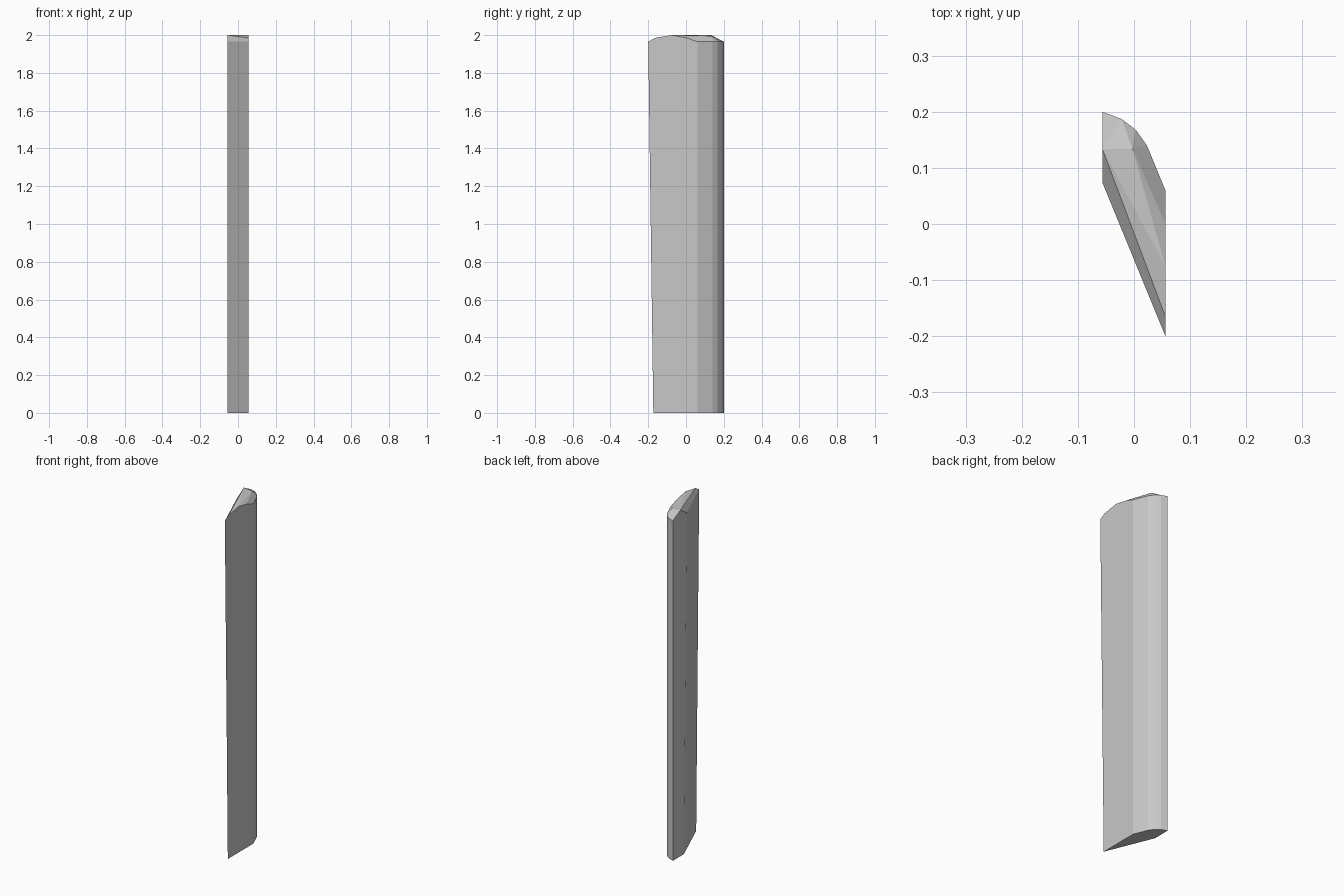
import bpy
import bmesh

cube = bpy.data.objects.get("Cube")
if cube:
    bpy.data.objects.remove(cube, do_unlink=True)

HALF = 0.056      # half thickness
EDGE = 1.965      # height of the upper rim
TAPER = 0.027     # how far the slanted face recedes at the foot

# Flat grey material
grey = bpy.data.materials.new("plain_grey")
grey.use_nodes = True
colour = (0.58, 0.58, 0.58, 1)
grey.diffuse_color = colour
grey.node_tree.nodes["Principled BSDF"].inputs["Base Color"].default_value = colour

# Plan outline: two slanted face corners, then the rounded back
front = [(-HALF, 0.073), (HALF, -0.2)]
back = [(HALF, 0.06), (0.023, 0.14), (0.003, 0.168), (-0.022, 0.187), (-HALF, 0.2)]

bm = bmesh.new()


def vert(x, y, z):
    return bm.verts.new((x, y, z))


foot = [vert(x, y + TAPER, 0) for x, y in front] + [vert(x, y, 0) for x, y in back]
rim = [vert(x, y, EDGE) for x, y in front + back]
a, b, c, d, e, f, g = rim

# Rounded cap: arched profile on the wide side, single peak on the narrow side
arch = [vert(HALF, y, z) for y, z in
        ((-0.165, 1.985), (-0.075, 2.0), (0.0, 1.986))]
peak = vert(-HALF, 0.133, 2.0)
knee = vert(-0.003, 0.134, 1.995)

# Walls, with the two end walls following the cap
n = len(rim)
for i in range(n):
    j = (i + 1) % n
    extra = {1: arch[::-1], n - 1: [peak]}.get(i, [])
    bm.faces.new([foot[i], foot[j], rim[j]] + extra + [rim[i]])
bm.faces.new(foot[::-1])

# Cap facets
for face in ((a, b, arch[0], peak), (peak, arch[0], arch[1]),
             (peak, arch[1], knee), (knee, arch[1], arch[2]),
             (knee, arch[2], c, d), (knee, d, e), (knee, e, f),
             (peak, knee, f), (peak, f, g)):
    bm.faces.new(face)

bmesh.ops.recalc_face_normals(bm, faces=bm.faces)
mesh = bpy.data.meshes.new("tall_slat")
bm.to_mesh(mesh)
bm.free()
mesh.materials.append(grey)
slat = bpy.data.objects.new("tall_slat", mesh)
bpy.context.collection.objects.link(slat)
